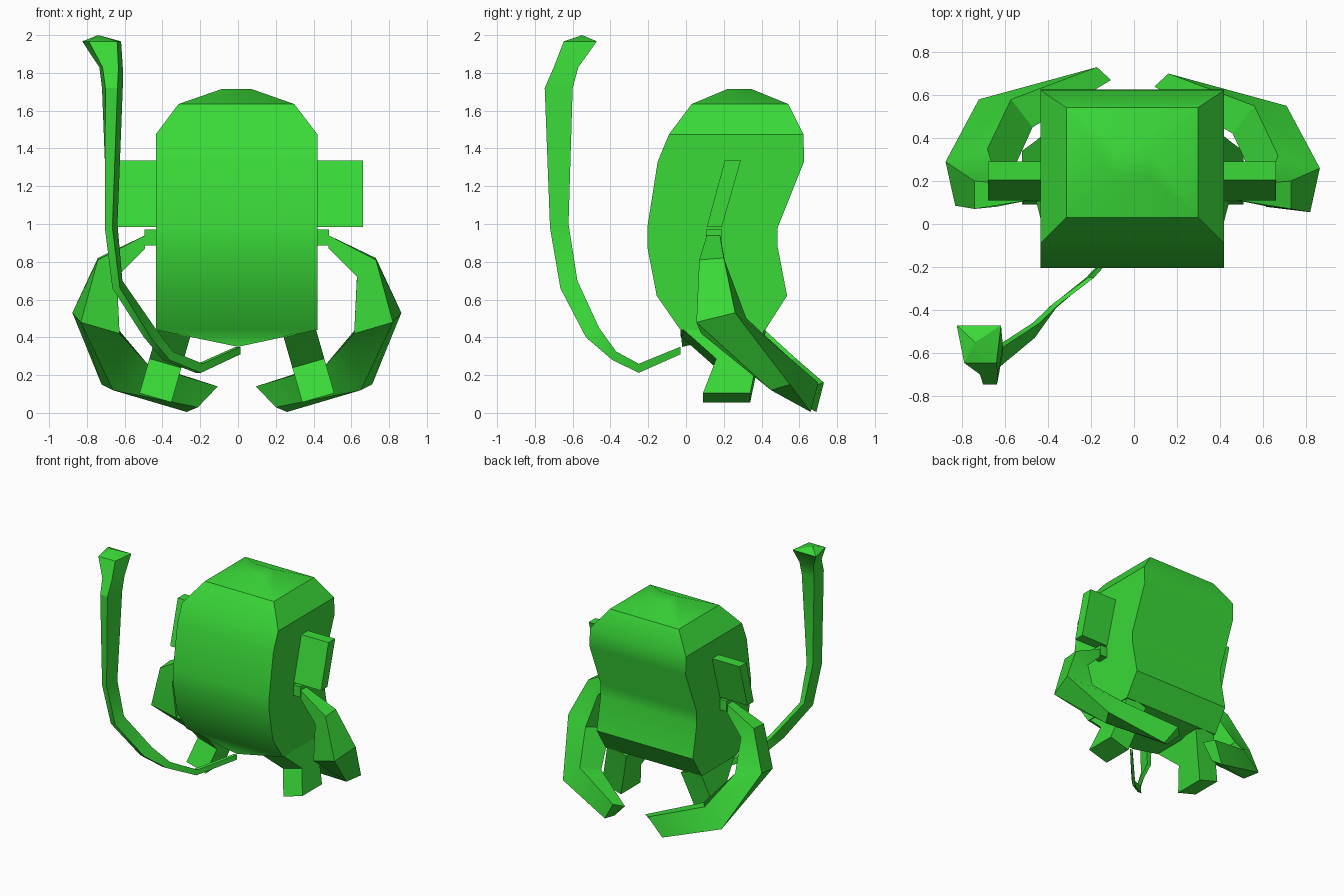
import bpy, bmesh, math
from mathutils import Matrix, Vector

green = bpy.data.materials.new("leaf_green")
green.diffuse_color = (0.042, 0.70, 0.040, 1)


def loft(name, rings, start=None, end=None, matrix=None, smooth=30):
    """Skin a row of rings; each end closes flat or to a point."""
    bm = bmesh.new()
    loops = [[bm.verts.new(p) for p in ring] for ring in rings]
    n = len(loops[0])
    for a, b in zip(loops, loops[1:]):
        for i in range(n):
            j = (i + 1) % n
            bm.faces.new((a[i], a[j], b[j], b[i]))
    for loop, tip in ((loops[0], start), (loops[-1], end)):
        if tip is None:
            bm.faces.new(loop)
        else:
            v = bm.verts.new(tip)
            for i in range(n):
                bm.faces.new((loop[i], loop[(i + 1) % n], v))
    if matrix:
        bm.transform(matrix)
    bmesh.ops.recalc_face_normals(bm, faces=bm.faces)
    mesh = bpy.data.meshes.new(name)
    bm.to_mesh(mesh)
    bm.free()
    mesh.materials.append(green)
    ob = bpy.data.objects.new(name, mesh)
    bpy.context.collection.objects.link(ob)
    bpy.ops.object.select_all(action='DESELECT')
    ob.select_set(True)
    bpy.context.view_layer.objects.active = ob
    bpy.ops.object.shade_smooth_by_angle(angle=math.radians(smooth))
    return ob


def rect(z, x0, x1, y0, y1):
    return [(x0, y0, z), (x1, y0, z), (x1, y1, z), (x0, y1, z)]


def prism(name, profile, x0, x1, matrix=None):
    """Extrude a (y, z) profile along x."""
    return loft(name, [[(x, y, z) for y, z in profile] for x in (x0, x1)],
                matrix=matrix)


# Body: bean-shaped side outline, chamfered crown, shallow pointed underside
body = [(0.44, -0.435, 0.42, -0.03, 0.42),
        (0.62, -0.435, 0.42, -0.155, 0.535),
        (0.88, -0.435, 0.42, -0.205, 0.485),
        (0.98, -0.435, 0.42, -0.205, 0.485),
        (1.33, -0.435, 0.42, -0.15, 0.625),
        (1.475, -0.435, 0.42, -0.09, 0.622),
        (1.635, -0.315, 0.298, 0.03, 0.542),
        (1.715, -0.085, 0.07, 0.22, 0.345)]
loft("body", [rect(*r) for r in body], start=(0, -0.02, 0.35))

# Ear plank running through the body
prism("ear_plank", [(0.11, 0.985), (0.19, 0.985), (0.29, 1.335), (0.205, 1.335)],
      -0.68, 0.662)

# Arm rings: outer front, outer back, inner back, inner front
arm = [[(0.48, 0.11, 0.94), (0.48, 0.18, 0.94), (0.48, 0.18, 0.87), (0.48, 0.11, 0.87)],
       [(0.73, 0.07, 0.81), (0.73, 0.20, 0.82), (0.63, 0.22, 0.73), (0.63, 0.08, 0.72)],
       [(0.82, 0.055, 0.48), (0.865, 0.26, 0.53), (0.67, 0.32, 0.50), (0.615, 0.08, 0.42)],
       [(0.65, 0.45, 0.12), (0.71, 0.55, 0.15), (0.56, 0.55, 0.29), (0.46, 0.42, 0.25)],
       [(0.20, 0.62, 0.03), (0.26, 0.66, 0.005), (0.16, 0.70, 0.16), (0.095, 0.64, 0.14)]]
# Leg side outline: thigh, ankle and foot
leg = [(0.09, 0.0), (0.16, 0.19), (-0.03, 0.365), (0.42, 0.38),
       (0.38, 0.2), (0.34, 0.0)]
for side, s, dx, dy in (("right", 1, 0.0, 0.0), ("left", -1, -0.012, 0.03)):
    flip = Matrix.Translation((dx, 0, 0)) @ Matrix.Diagonal((s, 1, 1, 1))
    # small socket joining arm to body
    prism(side + "_shoulder", [(0.105, 0.885), (0.19, 0.885), (0.19, 0.97), (0.105, 0.97)],
          0.40, 0.482, flip)
    rings = [[(x, y + (dy if i > 1 else 0), z) for x, y, z in r]
             for i, r in enumerate(arm)]
    loft(side + "_arm", rings, matrix=flip)
    tilt = Matrix.Translation((0.425, 0, 0.08)) @ Matrix.Rotation(math.radians(-16), 4, 'Y')
    prism(side + "_leg", leg, -0.088, 0.088, flip @ tilt)

# Tail: outer edge, inner edge, and half widths of each
tail = [((0, -0.03, 0.31), (0, -0.03, 0.35), 0.012, 0.012),
        ((-0.21, -0.25, 0.212), (-0.20, -0.25, 0.26), 0.014, 0.014),
        ((-0.38, -0.39, 0.28), (-0.36, -0.37, 0.325), 0.018, 0.016),
        ((-0.48, -0.53, 0.40), (-0.455, -0.46, 0.45), 0.018, 0.016),
        ((-0.645, -0.665, 0.66), (-0.63, -0.575, 0.70), 0.02, 0.018),
        ((-0.685, -0.72, 0.98), (-0.665, -0.622, 1.0), 0.02, 0.027),
        ((-0.67, -0.748, 1.72), (-0.665, -0.60, 1.72), 0.032, 0.055),
        ((-0.675, -0.70, 1.83), (-0.672, -0.57, 1.83), 0.042, 0.062),
        ((-0.715, -0.647, 1.967), (-0.722, -0.472, 1.967), 0.075, 0.103)]
rings = []
for (ox, oy, oz), (ix, iy, iz), wo, wi in tail:
    rings.append([(ox - wo, oy, oz), (ox + wo, oy, oz),
                  (ix + wi, iy, iz), (ix - wi, iy, iz)])
loft("tail", rings, end=(-0.74, -0.55, 2.0), smooth=25)
